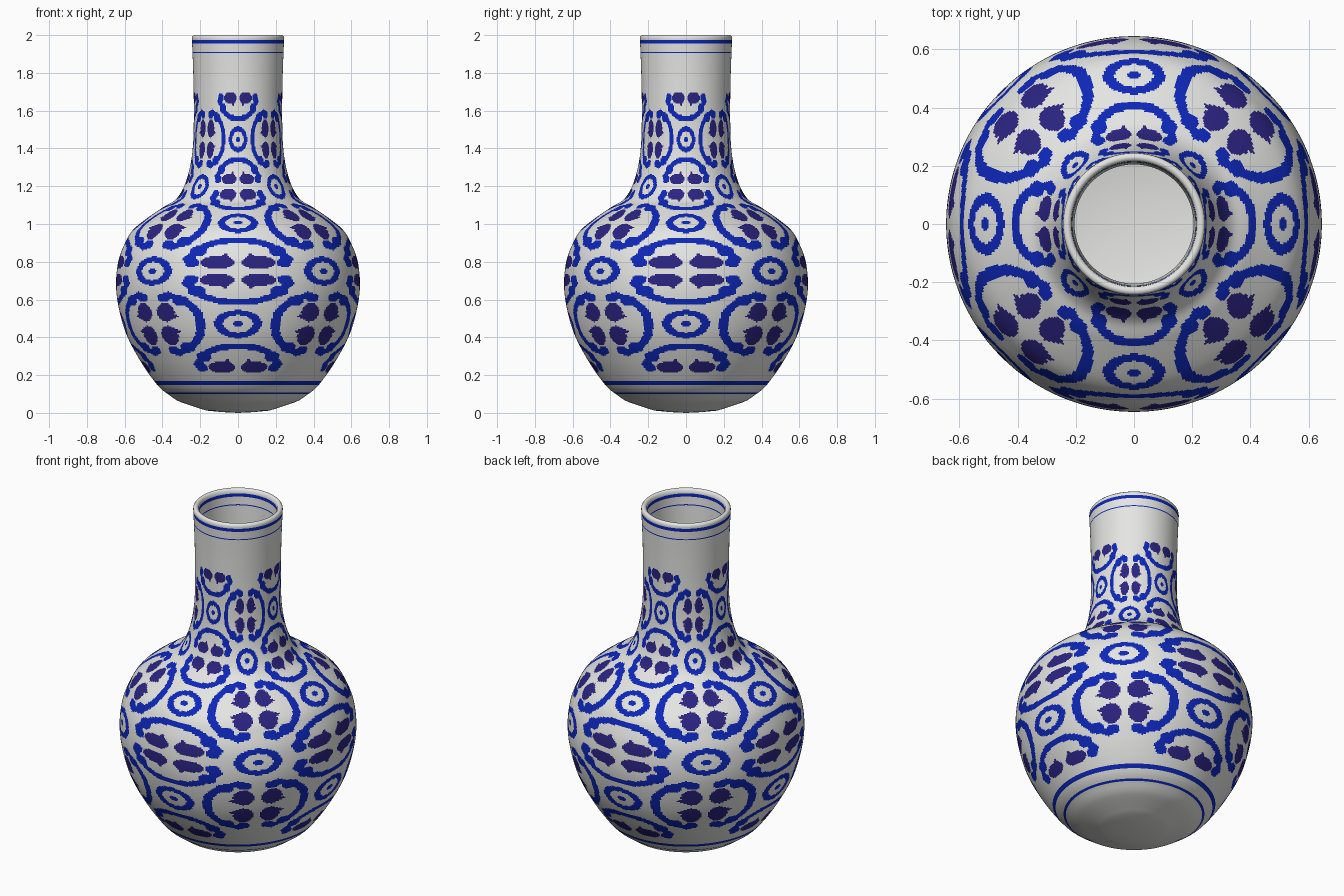
import bpy, math

if "Cube" in bpy.data.objects:
    bpy.data.objects.remove(bpy.data.objects["Cube"])

SIDES, ROWS = 416, 40          # columns around, rows per half pattern tile
ROW_Z = [.2, .473, .749, 1.008, 1.2, 1.447, 1.71]   # heights of the ring rows
BANDS = [(.1, .108), (.148, .168), (1.905, 1.911), (1.956, 1.975)]

# Outer profile (radius, height)
CTRL = [(.167, .012), (.31, .06), (.36, .092), (.425, .145), (.52, .28), (.6, .44),
        (.643, .63), (.637, .785), (.6, .895), (.545, .98), (.41, 1.08), (.335, 1.125),
        (.29, 1.19), (.257, 1.29), (.238, 1.42), (.234, 1.6), (.237, 1.8), (.245, 2.0)]


def smooth_curve(p, n=30):
    out = []
    q = [p[0]] + p + [p[-1]]
    for a, b, c, d in zip(q, q[1:], q[2:], q[3:]):
        for k in range(n):
            t = k / n
            out.append(tuple(.5 * (2 * b[i] + (c[i] - a[i]) * t
                                   + (2 * a[i] - 5 * b[i] + 4 * c[i] - d[i]) * t * t
                                   + (3 * b[i] - a[i] - 3 * c[i] + d[i]) * t ** 3) for i in (0, 1)))
    return out + [p[-1]]


curve = smooth_curve(CTRL)
arc = [0.0]
for a, b in zip(curve, curve[1:]):
    arc.append(arc[-1] + math.dist(a, b))


def lookup(x, xs, ys):
    for i in range(len(xs) - 1):
        if x <= xs[i + 1]:
            f = (x - xs[i]) / (xs[i + 1] - xs[i])
            return ys[i] + f * (ys[i + 1] - ys[i])
    return ys[-1]


rs, zs = [p[0] for p in curve], [p[1] for p in curve]


def span(z0, z1, n):
    """n rows evenly spaced along the profile from z0 up to z1 (end excluded)."""
    s0, s1 = lookup(z0, zs, arc), lookup(z1, zs, arc)
    ss = [s0 + (s1 - s0) * k / n for k in range(n)]
    return [(lookup(s, arc, rs), lookup(s, arc, zs)) for s in ss]


# Full section: foot, belly, neck, rim, then the hollow inside
section = [(0, 0), (.08, .004)]
for z0, z1, n in [(.012, .1, 8), (.1, .108, 1), (.108, .148, 3), (.148, .168, 1), (.168, .2, 2)]:
    section += span(z0, z1, n)
first = len(section)
for z0, z1 in zip(ROW_Z, ROW_Z[1:]):
    section += span(z0, z1, ROWS)
last = len(section)
for z0, z1, n in [(1.71, 1.905, 8), (1.905, 1.911, 1), (1.911, 1.956, 2), (1.956, 1.975, 1), (1.975, 1.99, 2)]:
    section += span(z0, z1, n)
section += [(.243, 1.992), (.236, 2.0), (.224, 2.0), (.216, 1.992)]
inner = [1.975, 1.956, 1.911, 1.905, 1.7, 1.5, 1.4, 1.3, 1.22, 1.16, 1.12, 1.08, 1.02, .96,
         .88, .8, .7, .6, .5, .4, .3, .2, .14, .1]
section += [(lookup(z, zs, rs) - .03, z) for z in inner]
section += [(.2, .065), (.1, .057), (0, .05)]

# Painted motif in tile units: ring at the origin, four scrolls bulging towards it
SCROLL = [(.42, 0), (.44, .2), (.52, .36), (.65, .47), (.78, .56), (.87, .52)]
BLOBS = [(.63, .44, .1), (.84, .5, .085)]


def seg_dist(p, a, b):
    ab = (b[0] - a[0], b[1] - a[1])
    t = ((p[0] - a[0]) * ab[0] + (p[1] - a[1]) * ab[1]) / (ab[0] ** 2 + ab[1] ** 2)
    t = min(1, max(0, t))
    return math.hypot(p[0] - a[0] - t * ab[0], p[1] - a[1] - t * ab[1])


def ring(d):
    return 1 if .165 < d < .265 or d < .06 else 0


def motif(x, y, end_row):
    """0 glaze, 1 bright blue, 2 dark blue."""
    if ring(math.hypot(x, y)) or (not end_row and ring(math.hypot(1 - x, 1 - y))):
        return 1
    u, w = max(x, y), min(x, y)
    if min(seg_dist((u, w), a, b) for a, b in zip(SCROLL, SCROLL[1:])) < .055:
        return 1
    if any(math.hypot(u - a, w - b) < r for a, b, r in BLOBS):
        return 1
    leaf = ((u - .84) / .12) ** 2 + ((w - .22) / .18) ** 2 < 1
    spike = .66 < u < .84 and abs(w - .14) < (u - .66) * .6
    return 2 if leaf or spike else 0


def fold(t):
    return abs((t + 1) % 2 - 1)


# Revolve the section, colouring faces by the motif or by the height bands
verts, rings = [], []
for r, z in section:
    n = 1 if r == 0 else SIDES
    rings.append((len(verts), n))
    verts += [(r * math.cos(2 * math.pi * j / SIDES), r * math.sin(2 * math.pi * j / SIDES), z)
              for j in range(n)]
faces, mats = [], []
per = SIDES // 4
for i in range(len(section) - 1):
    (a, na), (b, nb) = rings[i], rings[i + 1]
    mid = (section[i][1] + section[i + 1][1]) / 2
    if first <= i < last:
        t = (i - first + .5) / ROWS - 1
        quarter = [motif(fold((j + .5) / per * 2), fold(t), t < -.5 or t > 4.5) for j in range(per)]
    else:
        quarter = [1 if any(lo < mid < hi for lo, hi in BANDS) else 0] * per
    for j in range(SIDES):
        k = (j + 1) % SIDES
        if na == 1:
            faces.append((a, b + k, b + j))
        elif nb == 1:
            faces.append((a + j, a + k, b))
        else:
            faces.append((a + j, a + k, b + k, b + j))
        mats.append(quarter[j % per])

mesh = bpy.data.meshes.new("vase")
mesh.from_pydata(verts, [], faces)
for name, col in [("white glaze", (.78, .79, .77, 1)), ("cobalt blue", (.004, .02, .48, 1)),
                  ("dark indigo", (.024, .017, .22, 1))]:
    m = bpy.data.materials.new(name)
    m.diffuse_color = col
    m.use_nodes = True
    m.node_tree.nodes["Principled BSDF"].inputs["Base Color"].default_value = m.diffuse_color
    mesh.materials.append(m)
mesh.polygons.foreach_set("material_index", mats)
mesh.polygons.foreach_set("use_smooth", [True] * len(faces))
mesh.update()
vase = bpy.data.objects.new("vase", mesh)
bpy.context.collection.objects.link(vase)
